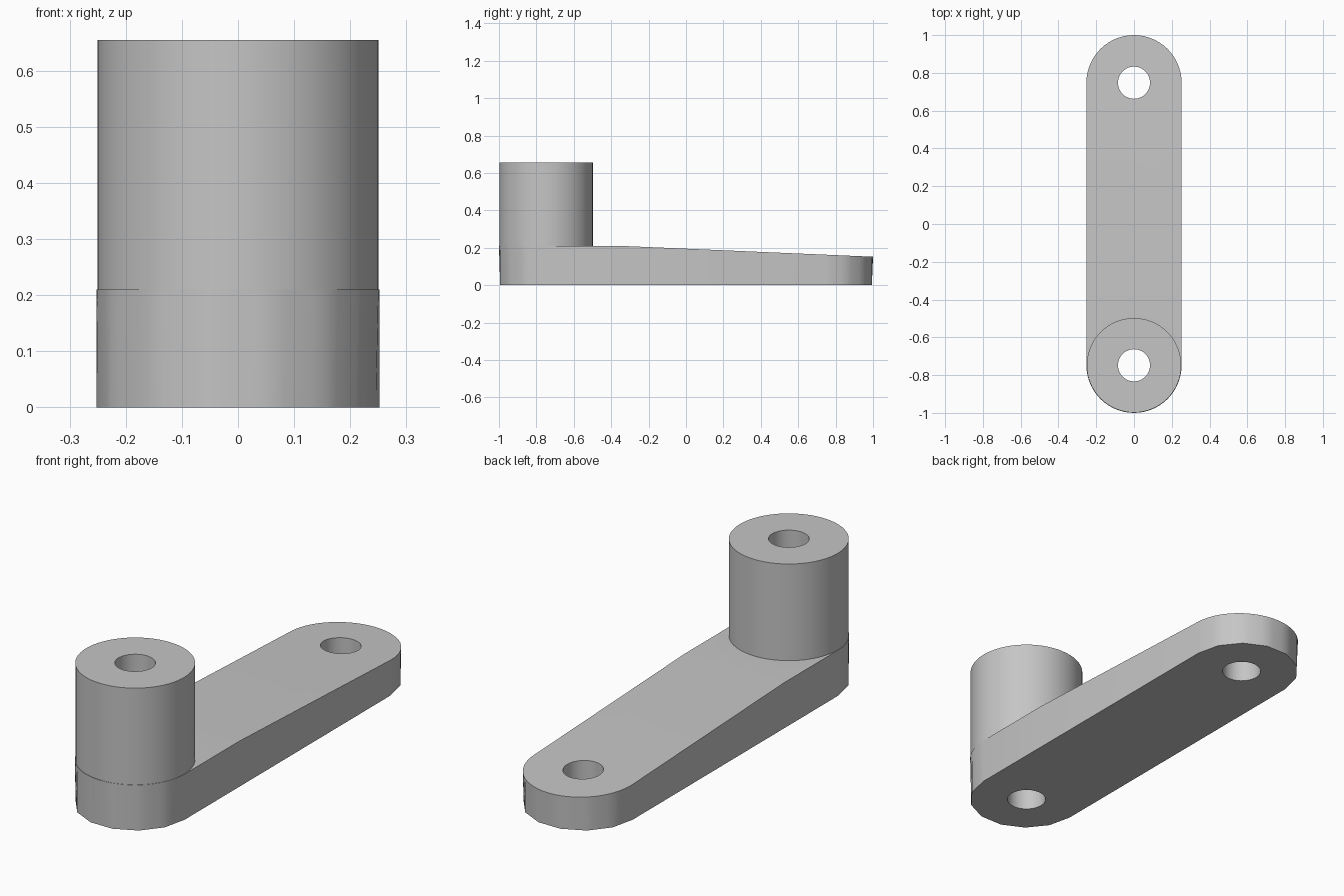
import bpy
import bmesh
from math import pi, sin, cos, radians

if "Cube" in bpy.data.objects:
    bpy.data.objects.remove(bpy.data.objects["Cube"])

R = 0.252            # half width of the arm
PIVOT = 1 - R        # distance of each hole from the middle
CREASE = -0.35       # where the top starts to slope
THICK, TIP = 0.21, 0.152
BOSS_TOP = 0.655
STEPS, FACETS = 28, 7

metal = bpy.data.materials.new("plain grey metal")
metal.use_nodes = True
grey = (0.56, 0.56, 0.56, 1)
metal.diffuse_color = grey
metal.node_tree.nodes["Principled BSDF"].inputs["Base Color"].default_value = grey


def cylinder(name, radius, y, z0, z1, sides=64):
    bpy.ops.mesh.primitive_cylinder_add(
        vertices=sides, radius=radius, depth=z1 - z0, location=(0, y, (z0 + z1) / 2))
    ob = bpy.context.object
    ob.name = name
    ob.data.materials.append(metal)
    return ob


def top_height(y):
    return THICK - (THICK - TIP) * max(0, y - CREASE) / (1 - CREASE)


def facet_radius(a):
    """Radius of the coarser rounding along the lower edge."""
    k = pi / FACETS
    return R * cos(k / 2) / cos(a % k - k / 2)


def half_outline(sign):
    """Points round one end as (upper xy, lower xy)."""
    points = []
    for i in range(STEPS + 1):
        a = pi * i / STEPS
        c, s = cos(a) * sign, sin(a) * sign
        r = facet_radius(a)
        points.append(((R * c, sign * PIVOT + R * s), (r * c, sign * PIVOT + r * s)))
    return points


# Arm: rounded bar with a flat and a sloping top
left, right = ((R, CREASE),) * 2, ((-R, CREASE),) * 2
back, front = half_outline(1), half_outline(-1)
outline = back + [right] + front + [left]
bm = bmesh.new()
upper = [bm.verts.new((*u, top_height(u[1]))) for u, _ in outline]
lower = [bm.verts.new((*l, 0)) for _, l in outline]
n, m = len(outline), len(back)
for i in range(n):
    j = (i + 1) % n
    bm.faces.new((lower[i], lower[j], upper[j], upper[i]))
bm.faces.new(lower[::-1])
bm.faces.new(upper[:m + 1] + [upper[-1]])
bm.faces.new(upper[m:])
bmesh.ops.recalc_face_normals(bm, faces=bm.faces)
mesh = bpy.data.meshes.new("crank_arm")
bm.to_mesh(mesh)
bm.free()
mesh.materials.append(metal)
arm = bpy.data.objects.new("crank_arm", mesh)
bpy.context.collection.objects.link(arm)

# Boss on the front end, and the two through holes
tools = [(cylinder("boss", 0.25, -PIVOT, 0.204, BOSS_TOP), 'UNION')]
for name, y in (("front_hole", -PIVOT), ("back_hole", PIVOT)):
    tools.append((cylinder(name, 0.085, y, -0.1, BOSS_TOP + 0.1, 48), 'DIFFERENCE'))

bpy.ops.object.select_all(action='DESELECT')
bpy.context.view_layer.objects.active = arm
arm.select_set(True)
for tool, operation in tools:
    mod = arm.modifiers.new(tool.name, 'BOOLEAN')
    mod.operation = operation
    mod.solver = 'EXACT'
    mod.object = tool
    bpy.ops.object.modifier_apply(modifier=mod.name)
    bpy.data.objects.remove(tool)

bpy.ops.object.shade_smooth_by_angle(angle=radians(30))
